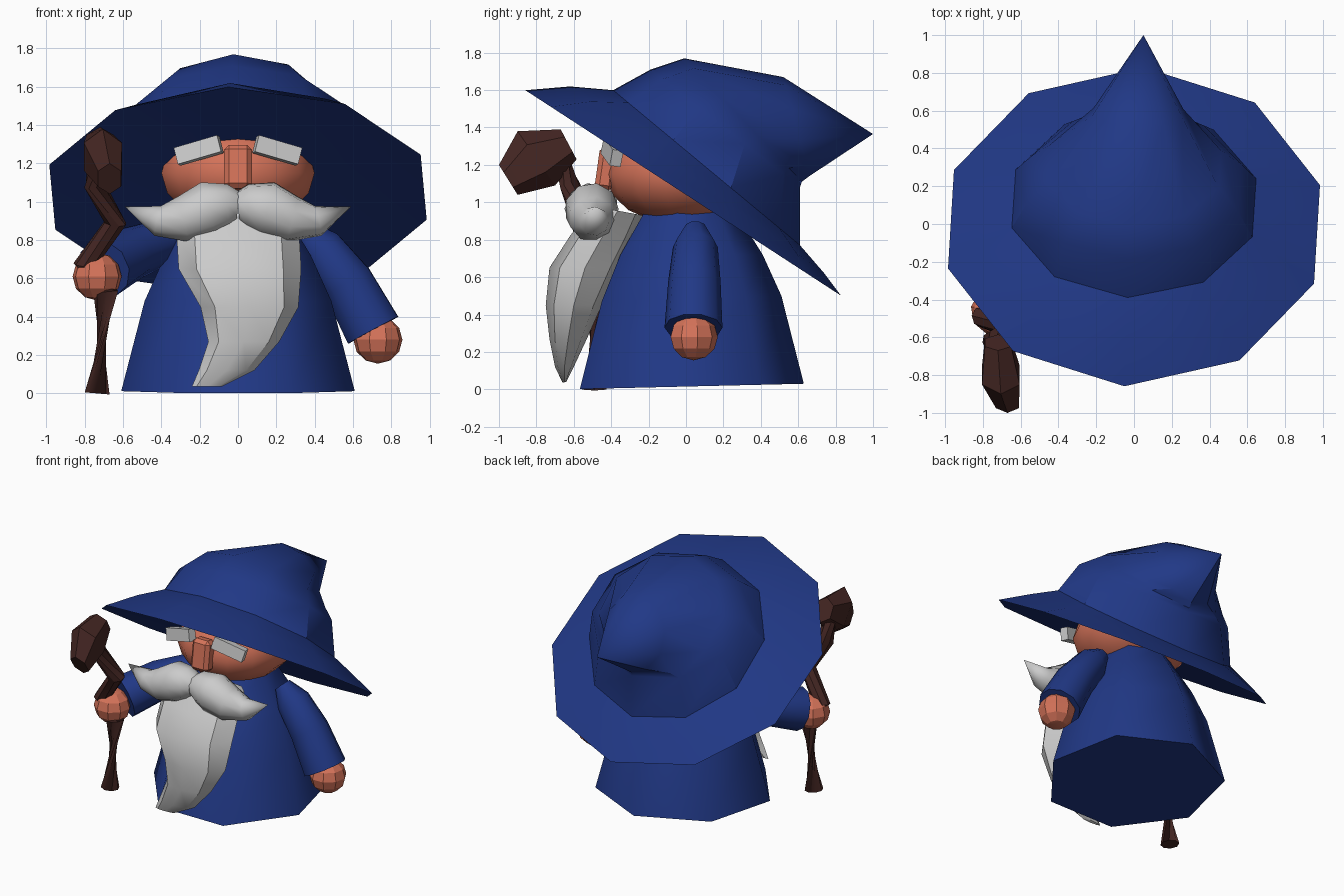
import bpy, bmesh
from math import pi, sin, cos, radians
from mathutils import Vector, Matrix

if "Cube" in bpy.data.objects:
    bpy.data.objects.remove(bpy.data.objects["Cube"])


def material(name, rgb):
    m = bpy.data.materials.new(name)
    m.diffuse_color = (*rgb, 1)
    m.use_nodes = True
    m.node_tree.nodes["Principled BSDF"].inputs["Base Color"].default_value = m.diffuse_color
    return m


BLUE = material("blue cloth", (0.015, 0.04, 0.24))
SKIN = material("skin", (0.66, 0.17, 0.10))
WOOD = material("dark wood", (0.06, 0.02, 0.017))


def finish(name, bm, mat=None, angle=35):
    bmesh.ops.remove_doubles(bm, verts=bm.verts[:], dist=0.0005)
    bmesh.ops.recalc_face_normals(bm, faces=bm.faces[:])
    me = bpy.data.meshes.new(name)
    bm.to_mesh(me)
    bm.free()
    if mat:
        me.materials.append(mat)
    ob = bpy.data.objects.new(name, me)
    bpy.context.collection.objects.link(ob)
    bpy.ops.object.select_all(action='DESELECT')
    ob.select_set(True)
    bpy.context.view_layer.objects.active = ob
    bpy.ops.object.shade_smooth_by_angle(angle=radians(angle))
    return ob


def skin_loops(name, loops, mat=None, angle=35):
    """Bridge successive closed loops of points and cap both ends."""
    bm = bmesh.new()
    rows = [[bm.verts.new(p) for p in loop] for loop in loops]
    n = len(rows[0])
    for a, b in zip(rows, rows[1:]):
        for i in range(n):
            j = (i + 1) % n
            bm.faces.new((a[i], a[j], b[j], b[i]))
    bm.faces.new(rows[0])
    bm.faces.new(rows[-1])
    bmesh.ops.dissolve_degenerate(bm, dist=0.0005, edges=bm.edges[:])
    return finish(name, bm, mat, angle)


def rings(name, specs, n, mat=None, phase=0, angle=35):
    """Each ring: front (y, z), back (y, z), half width, centre x."""
    loops = []
    for fy, fz, by, bz, w, cx in specs:
        f, b = Vector((cx, fy, fz)), Vector((cx, by, bz))
        loops.append([(f + b) / 2 + (f - b) / 2 * cos(t) + Vector((w * sin(t), 0, 0))
                      for t in (phase + 2 * pi * i / n for i in range(n))])
    return skin_loops(name, loops, mat, angle)


def tube(name, path, n, mat=None, angle=40):
    """Each station: x, y, z, radius."""
    pts = [Vector(p[:3]) for p in path]
    loops = []
    for i, p in enumerate(pts):
        d = pts[min(i + 1, len(pts) - 1)] - pts[max(i - 1, 0)]
        q = d.to_track_quat('Z', 'Y')
        r = path[i][3]
        loops.append([p + q @ Vector((r * cos(2 * pi * k / n), r * sin(2 * pi * k / n), 0))
                      for k in range(n)])
    return skin_loops(name, loops, mat, angle)


def ball(name, loc, size, seg, rows, mat, angle=20):
    bm = bmesh.new()
    bmesh.ops.create_uvsphere(bm, u_segments=seg, v_segments=rows, radius=1)
    bmesh.ops.transform(bm, verts=bm.verts[:],
                        matrix=Matrix.Translation(loc) @ Matrix.Diagonal((*size, 1)))
    return finish(name, bm, mat, angle)


def block(name, loc, size, rot, bevel, mat=None):
    bm = bmesh.new()
    bmesh.ops.create_cube(bm, size=1)
    bmesh.ops.scale(bm, verts=bm.verts[:], vec=size)
    if bevel:
        bmesh.ops.bevel(bm, geom=bm.edges[:], offset=bevel, segments=1, affect='EDGES')
    m = Matrix.Translation(loc)
    for a, axis in zip(rot, "ZYX"):
        m = m @ Matrix.Rotation(radians(a), 4, axis)
    bmesh.ops.transform(bm, verts=bm.verts[:], matrix=m)
    return finish(name, bm, mat, 20)


# Hat: underside, tilted brim, crown and bent tip
rings("hat", [
    (-0.36, 1.35, 0.40, 0.86, 0.45, 0),
    (-0.86, 1.60, 0.83, 0.50, 1.02, 0),
    (-0.62, 1.62, 0.74, 0.62, 0.83, 0),
    (-0.39, 1.60, 0.61, 0.77, 0.67, 0),
    (-0.19, 1.71, 0.61, 1.08, 0.59, 0),
    (-0.01, 1.77, 0.62, 1.11, 0.48, 0),
    (0.52, 1.67, 0.66, 1.14, 0.25, 0.02),
    (1.0, 1.365, 1.0, 1.365, 0, 0.05),
], 10, BLUE, phase=-0.05)

# Robe
rings("robe", [
    (-0.63, 0.0, 0.63, 0.03, 0.625, 0),
    (-0.50, 0.47, 0.51, 0.50, 0.50, 0),
    (-0.39, 0.72, 0.41, 0.72, 0.39, 0),
    (-0.24, 0.96, 0.26, 0.96, 0.24, 0),
], 7, BLUE, phase=pi / 7, angle=60)

# Sleeves and hands
tube("sleeve_lowered", [(0.34, 0.05, 0.86, 0.06), (0.43, 0.05, 0.76, 0.12),
                        (0.57, 0.045, 0.58, 0.14), (0.705, 0.04, 0.33, 0.155)], 10, BLUE)
tube("sleeve_raised", [(-0.30, 0.04, 0.84, 0.07), (-0.40, 0.0, 0.79, 0.12),
                       (-0.56, -0.14, 0.73, 0.14), (-0.70, -0.37, 0.65, 0.155)], 10, BLUE)
ball("hand_lowered", (0.73, 0.04, 0.28), (0.13, 0.13, 0.125), 9, 6, SKIN)
ball("hand_raised", (-0.735, -0.46, 0.61), (0.13, 0.13, 0.125), 9, 6, SKIN)

# Head, nose and eyebrows
ball("head", (0, -0.02, 1.15), (0.41, 0.41, 0.27), 14, 8, SKIN, 40)
block("nose", (0, -0.425, 1.18), (0.145, 0.10, 0.23), (0, 0, -8), 0.025, SKIN)
for s in (-1, 1):
    block("eyebrow", (0.205 * s, -0.395, 1.268), (0.24, 0.06, 0.09),
          (12 * s, 16 * s, -8), 0)

# Moustache halves
for s in (-1, 1):
    tube("moustache", [(0, -0.51, 0.975, 0.08), (0.05 * s, -0.51, 0.98, 0.115),
                       (0.15 * s, -0.505, 0.965, 0.145), (0.28 * s, -0.50, 0.91, 0.125),
                       (0.42 * s, -0.49, 0.90, 0.08), (0.59 * s, -0.48, 0.975, 0)], 9)

# Beard with its tip swept aside
rings("beard", [
    (-0.50, 0.98, -0.23, 0.93, 0.31, 0),
    (-0.62, 0.82, -0.27, 0.82, 0.32, 0),
    (-0.73, 0.65, -0.35, 0.65, 0.32, 0.01),
    (-0.75, 0.45, -0.45, 0.45, 0.255, 0.06),
    (-0.73, 0.27, -0.53, 0.27, 0.185, 0.03),
    (-0.70, 0.12, -0.60, 0.12, 0.145, -0.06),
    (-0.66, 0.035, -0.64, 0.04, 0.08, -0.16),
], 8)

# Staff shaft, crooked neck and carved head
tube("staff", [(-0.735, -0.49, 0, 0.065), (-0.69, -0.49, 0.53, 0.065),
               (-0.80, -0.49, 0.67, 0.06), (-0.64, -0.55, 0.89, 0.06),
               (-0.75, -0.62, 1.09, 0.055), (-0.73, -0.68, 1.24, 0.055)], 8, WOOD)
rings("staff_head", [
    (-0.67, 1.39, -0.585, 1.23, 0.08, -0.72),
    (-0.90, 1.38, -0.70, 1.09, 0.115, -0.705),
    (-1.0, 1.20, -0.90, 1.04, 0.07, -0.67),
], 6, WOOD, angle=20)
